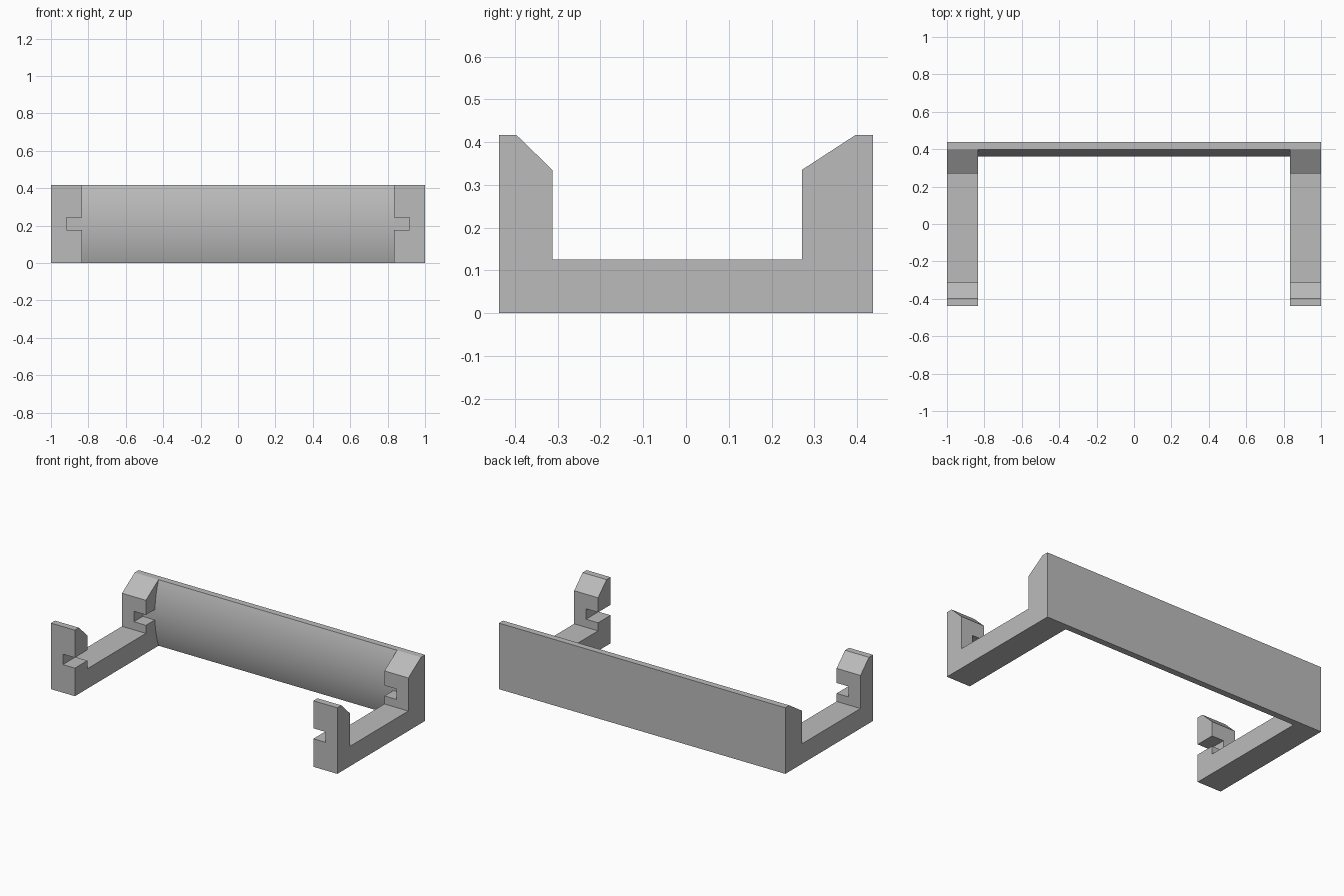
import bpy, bmesh, math

cube = bpy.data.objects.get("Cube")
if cube:
    bpy.data.objects.remove(cube, do_unlink=True)

HALF_X, INNER_X, SLOT_X = 1.0, 0.833, 0.917
HALF_Y, HEIGHT = 0.4375, 0.417

grey = bpy.data.materials.new("plain grey")
grey.use_nodes = True
colour = (0.5, 0.5, 0.5, 1)
grey.diffuse_color = colour
grey.node_tree.nodes["Principled BSDF"].inputs["Base Color"].default_value = colour


def extrude_x(name, profile, x0, x1):
    """Extrude a (y, z) outline from x0 to x1."""
    bm = bmesh.new()
    face = bm.faces.new([bm.verts.new((x0, y, z)) for y, z in profile])
    grown = bmesh.ops.extrude_face_region(bm, geom=[face])["geom"]
    moved = [v for v in grown if isinstance(v, bmesh.types.BMVert)]
    bmesh.ops.translate(bm, verts=moved, vec=(x1 - x0, 0, 0))
    bmesh.ops.recalc_face_normals(bm, faces=bm.faces)
    mesh = bpy.data.meshes.new(name)
    bm.to_mesh(mesh)
    bm.free()
    mesh.materials.append(grey)
    obj = bpy.data.objects.new(name, mesh)
    bpy.context.collection.objects.link(obj)
    return obj


def cut(obj, cutter):
    """Subtract the cutter, apply, and drop it."""
    cutter.hide_render = True
    mod = obj.modifiers.new("slot", "BOOLEAN")
    mod.operation, mod.solver, mod.object = "DIFFERENCE", "EXACT", cutter
    bpy.context.view_layer.objects.active = obj
    bpy.ops.object.modifier_apply(modifier=mod.name)
    bpy.data.objects.remove(cutter, do_unlink=True)


def rect(y0, y1, z0, z1):
    return [(y0, z0), (y1, z0), (y1, z1), (y0, z1)]


# U-shaped side frames with chamfered posts
frame = [(-HALF_Y, 0), (HALF_Y, 0), (HALF_Y, HEIGHT), (0.397, HEIGHT),
         (0.271, 0.335), (0.271, 0.126), (-0.3125, 0.126),
         (-0.3125, 0.335), (-0.397, HEIGHT), (-HALF_Y, HEIGHT)]
for side, s in (("left", 1), ("right", -1)):
    obj = extrude_x(side + "_side_frame", frame, s * INNER_X, s * HALF_X)
    # slots: through the front post, blind in the rear post
    for y0, y1 in ((-0.5, -0.2), (0.2, 0.36)):
        cut(obj, extrude_x("slot_cutter", rect(y0, y1, 0.177, 0.243),
                           s * (INNER_X - 0.1), s * SLOT_X))

# Back panel, its front face bulging forward in an arc
edge_y, bulge = 0.397, 0.037
half = HEIGHT / 2
radius = (half ** 2 + bulge ** 2) / (2 * bulge)
sweep = math.asin(half / radius)
steps = 24
arc = []
for i in range(steps + 1):
    a = sweep * (1 - 2 * i / steps)
    arc.append((edge_y - bulge + radius * (1 - math.cos(a)),
                half + radius * math.sin(a)))
panel = extrude_x("back_panel", [(HALF_Y, 0), (HALF_Y, HEIGHT)] + arc,
                  -INNER_X, INNER_X)
bpy.ops.object.select_all(action="DESELECT")
panel.select_set(True)
bpy.context.view_layer.objects.active = panel
bpy.ops.object.shade_smooth_by_angle(angle=math.radians(20))
